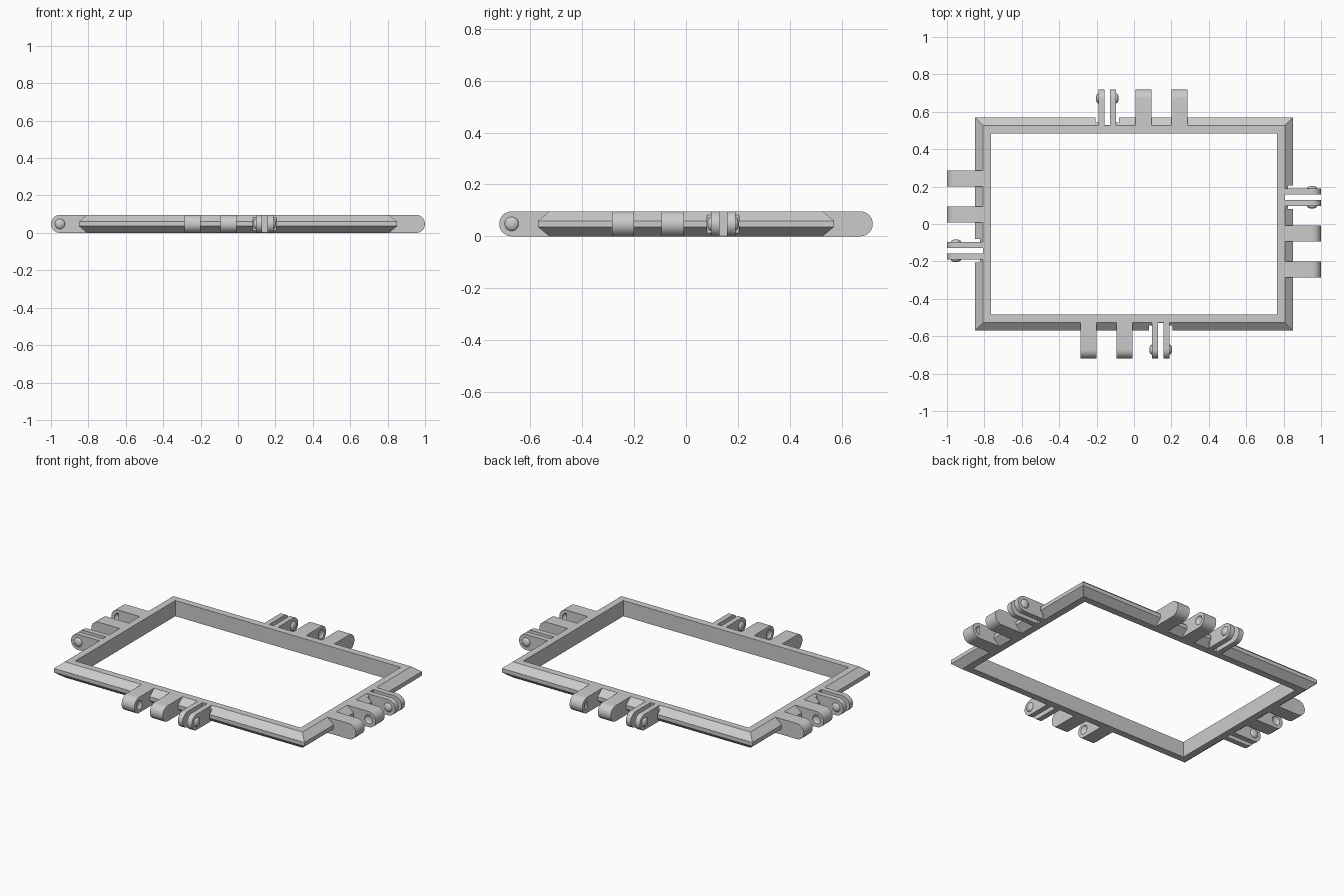
import bpy, bmesh, math
from mathutils import Matrix, Vector

if "Cube" in bpy.data.objects:
    bpy.data.objects.remove(bpy.data.objects["Cube"])

H = 0.096                 # overall thickness
R = H / 2                 # rounded tip radius
SHOULDER, TIP = 0.527, 0.72   # lug root and tip distance from centre
CLIP = 0.143              # clip centre along a side
PIN = TIP - R             # hinge axis distance

grey = bpy.data.materials.new("grey plastic")
grey.diffuse_color = (0.6, 0.6, 0.6, 1)
grey.use_nodes = True
grey.node_tree.nodes["Principled BSDF"].inputs["Base Color"].default_value = grey.diffuse_color


def make(name, bm, matrix=Matrix()):
    bmesh.ops.recalc_face_normals(bm, faces=bm.faces)
    me = bpy.data.meshes.new(name)
    bm.to_mesh(me)
    bm.free()
    me.transform(matrix)
    me.materials.append(grey)
    ob = bpy.data.objects.new(name, me)
    bpy.context.collection.objects.link(ob)
    return ob


def box(name, x0, x1, y0, y1, matrix):
    bm = bmesh.new()
    bmesh.ops.create_cube(bm, size=1)
    for v in bm.verts:
        v.co = Vector(((x0 + x1) / 2 + v.co.x * (x1 - x0),
                       (y0 + y1) / 2 + v.co.y * (y1 - y0), R + v.co.z * 0.3))
    return make(name, bm, matrix)


def lug(name, x0, x1, matrix):
    """Flat arm with a fully rounded tip, extruded across x."""
    n = 20
    prof = [(SHOULDER, 0)]
    prof += [(PIN + R * math.sin(math.pi * i / n), R - R * math.cos(math.pi * i / n))
             for i in range(n + 1)]
    prof.append((SHOULDER, H))
    bm = bmesh.new()
    face = bm.faces.new([bm.verts.new((x0, -d, z)) for d, z in prof])
    ext = bmesh.ops.extrude_face_region(bm, geom=[face])
    for v in ext["geom"]:
        if isinstance(v, bmesh.types.BMVert):
            v.co.x = x1
    return make(name, bm, matrix)


def dome(name, x, matrix):
    """Flattened ball on the hinge axis, used for bumps and sockets."""
    bm = bmesh.new()
    bmesh.ops.create_uvsphere(bm, u_segments=24, v_segments=14, radius=1)
    bm.transform(Matrix.Translation((x, -PIN, R)) @ Matrix.Diagonal((0.014, 0.027, 0.027, 1)))
    return make(name, bm, matrix)


def cut(ob, cutter):
    mod = ob.modifiers.new("cut", 'BOOLEAN')
    mod.operation, mod.solver, mod.object = 'DIFFERENCE', 'EXACT', cutter
    dg = bpy.context.evaluated_depsgraph_get()
    me = bpy.data.meshes.new_from_object(ob.evaluated_get(dg))
    ob.modifiers.clear()
    ob.data = me
    bpy.data.objects.remove(cutter)


# Mitred rectangular frame with a bevelled outer edge
section = [(0, 0), (0.042, 0), (0.085, 0.036), (0.085, 0.06), (0.042, H), (0, H)]
bm = bmesh.new()
rings = [[bm.verts.new((sx * (0.765 + o), sy * (0.485 + o), z)) for o, z in section]
         for sx, sy in ((-1, -1), (1, -1), (1, 1), (-1, 1))]
for k in range(4):
    a, b = rings[k], rings[(k + 1) % 4]
    for i in range(6):
        j = (i + 1) % 6
        bm.faces.new((a[i], a[j], b[j], b[i]))
frame = make("frame", bm)

parts = [frame]
for k, side in enumerate(("front", "right", "back", "left")):
    M = Matrix.Rotation(k * math.pi / 2, 4, 'Z') @ Matrix.Translation((0, -0.28 * (k % 2), 0))

    # Clearance notch and slot in the frame edge around the clip
    cut(frame, box("notch", CLIP - 0.062, CLIP + 0.062, -0.7, -0.543, M))
    cut(frame, box("slot", CLIP - 0.0165, CLIP + 0.0165, -0.7, -0.528, M))

    # Two socket lugs with dimples on their facing sides
    for label, x0, x1, face in (("outer", -0.286, -0.2, -0.2), ("inner", -0.094, -0.007, -0.094)):
        ob = lug(f"{side}_{label}_socket_lug", x0, x1, M)
        cut(ob, dome("dimple", face, M))
        parts.append(ob)

    # Split clip: two thin arms with a bump on each outer face
    for label, s in (("a", -1), ("b", 1)):
        x0, x1 = sorted((CLIP + s * 0.0145, CLIP + s * 0.047))
        parts.append(lug(f"{side}_clip_arm_{label}", x0, x1, M))
        parts.append(dome(f"{side}_clip_bump_{label}", CLIP + s * 0.047, M))

# Smooth rounded surfaces, keep edges crisp
for ob in parts:
    bpy.ops.object.select_all(action='DESELECT')
    ob.select_set(True)
    bpy.context.view_layer.objects.active = ob
    bpy.ops.object.shade_smooth_by_angle(angle=math.radians(30))
